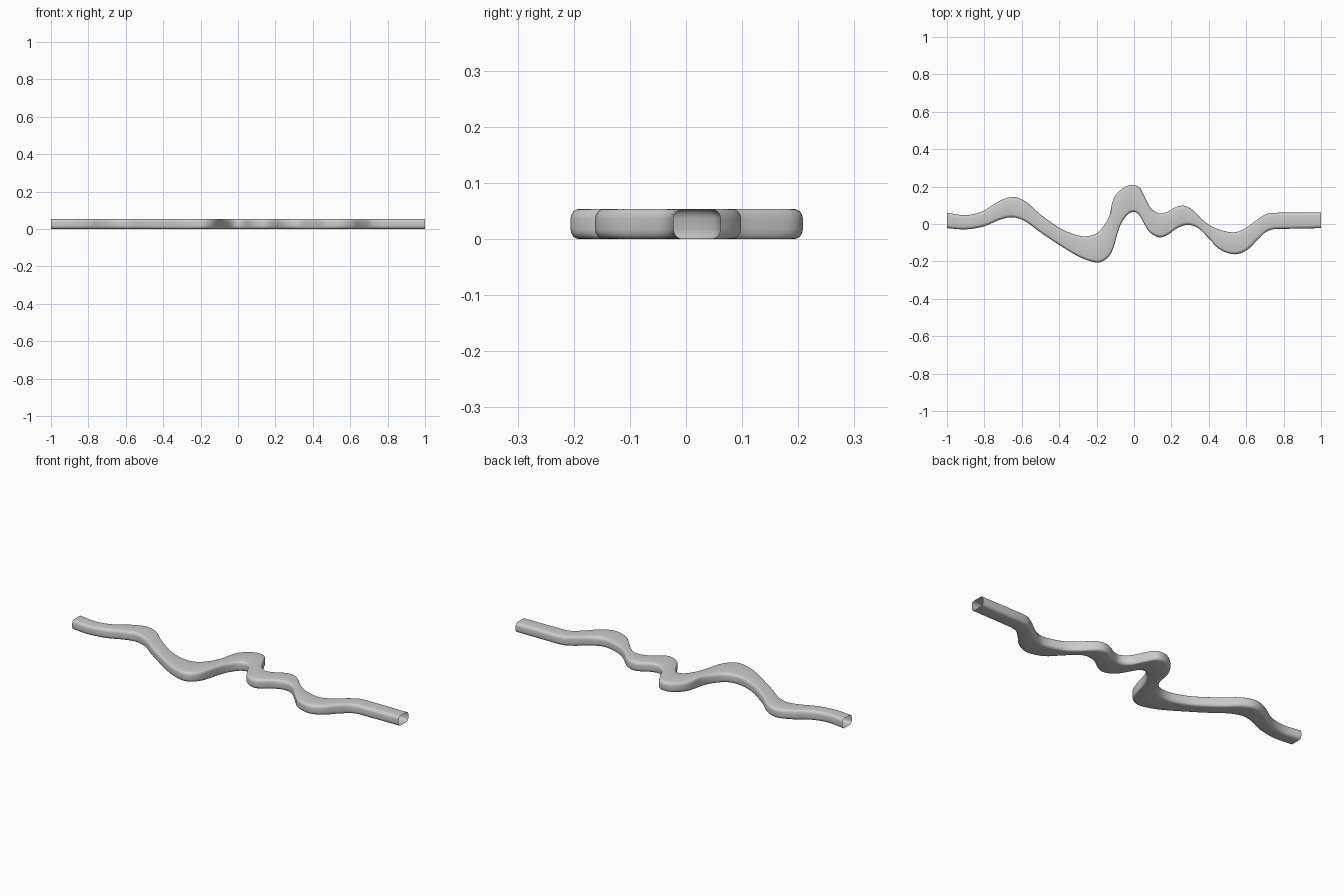
import bpy, bmesh, math
from mathutils import Vector

if "Cube" in bpy.data.objects:
    bpy.data.objects.remove(bpy.data.objects["Cube"])

HEIGHT, RADIUS, STEPS, ARC = 0.054, 0.017, 4, 4

# Bank pairs along the channel: upper x, upper y, lower x, lower y
banks = [
    (-1, .06, -1, -.022), (-.9, .047, -.9, -.029), (-.81, .068, -.80, -.012),
    (-.72, .123, -.72, .022), (-.645, .145, -.65, .036), (-.575, .117, -.58, .013),
    (-.505, .055, -.50, -.045), (-.40, -.02, -.39, -.118), (-.32, -.055, -.29, -.177),
    (-.26, -.066, -.205, -.205), (-.20, -.05, -.16, -.195), (-.155, 0, -.125, -.16),
    (-.13, .05, -.105, -.11), (-.115, .12, -.087, -.045), (-.09, .165, -.067, .005),
    (-.045, .2, -.035, .05), (0, .208, 0, .065), (.03, .193, .03, .045),
    (.055, .15, .055, 0), (.09, .085, .085, -.045), (.135, .057, .135, -.071),
    (.18, .066, .18, -.058), (.22, .089, .23, -.023), (.265, .098, .285, -.005),
    (.31, .078, .34, -.02), (.37, .02, .4, -.077), (.43, -.02, .46, -.137),
    (.53, -.045, .54, -.162), (.6, -.02, .61, -.135), (.68, .038, .67, -.075),
    (.75, .06, .75, -.027), (1, .062, 1, -.022)]


def smooth_path(pts):
    """Catmull-Rom interpolation through the bank pairs."""
    p = [Vector(q) for q in pts]
    p = [2 * p[0] - p[1]] + p + [2 * p[-1] - p[-2]]
    out = []
    for i in range(1, len(p) - 2):
        a, b, c, d = p[i - 1:i + 3]
        m0 = (c - a) / 2
        m1 = (d - b) / 2
        if i == len(p) - 3:          # straight outlet
            m0 = m1 = c - b
        for s in range(STEPS):
            t = s / STEPS
            out.append((2*t**3 - 3*t**2 + 1) * b + (t**3 - 2*t**2 + t) * m0
                       + (3*t**2 - 2*t**3) * c + (t**3 - t**2) * m1)
    return out + [p[-2]]


def section(bm, q):
    """Rounded rectangle standing between the two banks."""
    up, low = Vector((q[0], q[1], 0)), Vector((q[2], q[3], 0))
    d = (up - low).normalized()
    half, mid = (up - low).length / 2 - RADIUS, (up + low) / 2
    ring = []
    for k, (sx, sz) in enumerate([(1, 1), (-1, 1), (-1, -1), (1, -1)]):
        for j in range(ARC + 1):
            a = math.pi / 2 * (k + j / ARC)
            u = sx * half + RADIUS * math.cos(a)
            z = HEIGHT / 2 + sz * (HEIGHT / 2 - RADIUS) + RADIUS * math.sin(a)
            co = mid + d * u
            ring.append(bm.verts.new((co.x, co.y, z)))
    return ring


# Open-ended winding channel
bm = bmesh.new()
rings = [section(bm, q) for q in smooth_path(banks)]
n = len(rings[0])
for r0, r1 in zip(rings, rings[1:]):
    for i in range(n):
        bm.faces.new((r0[i], r0[(i + 1) % n], r1[(i + 1) % n], r1[i]))
bmesh.ops.recalc_face_normals(bm, faces=bm.faces)
mesh = bpy.data.meshes.new("winding_channel")
bm.to_mesh(mesh)
bm.free()
channel = bpy.data.objects.new("winding_channel", mesh)
bpy.context.collection.objects.link(channel)
bpy.context.view_layer.objects.active = channel
channel.select_set(True)
bpy.ops.object.shade_smooth_by_angle(angle=math.radians(35))
